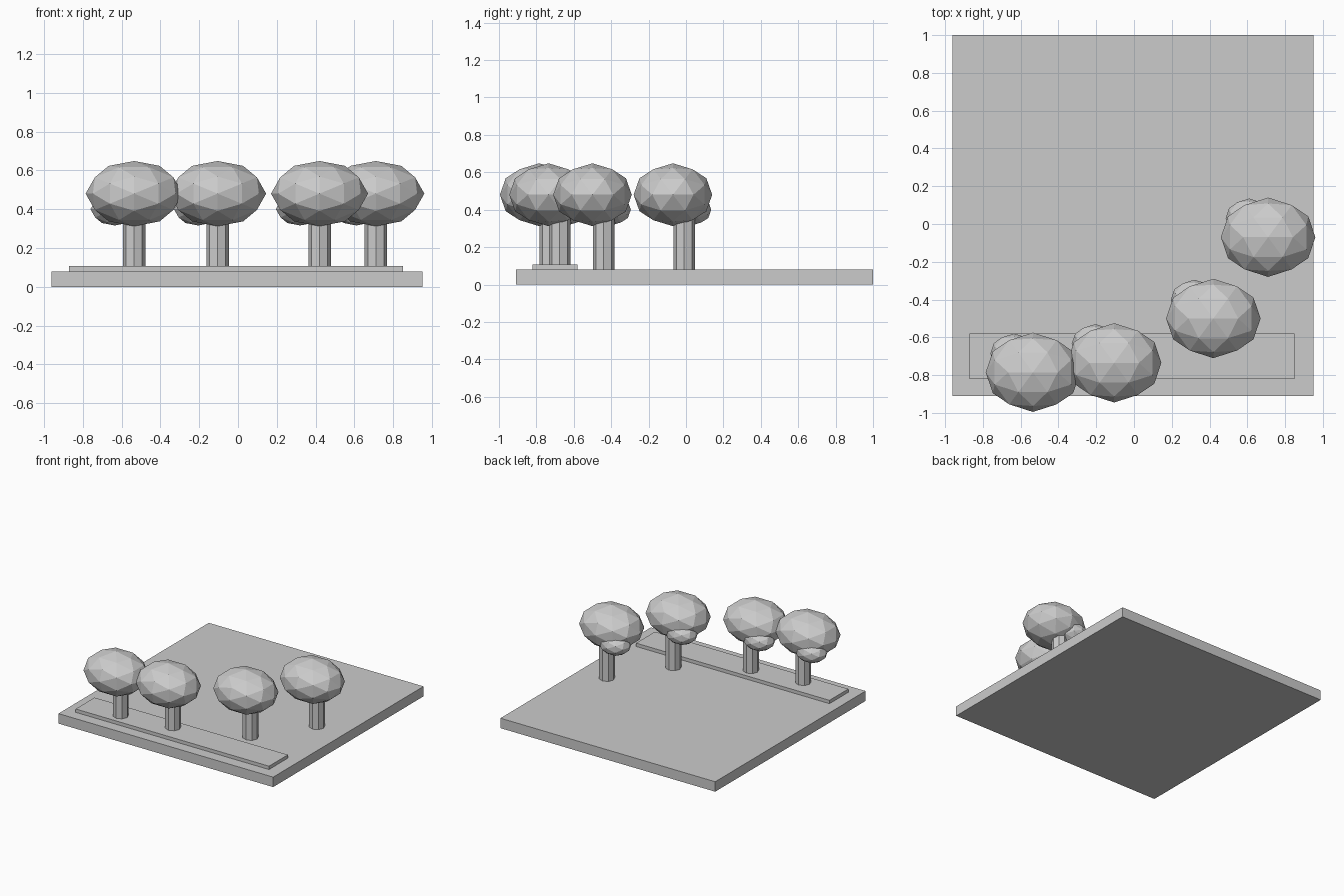
import bpy, bmesh, math
from mathutils import Vector

if "Cube" in bpy.data.objects:
    bpy.data.objects.remove(bpy.data.objects["Cube"])


def finish(name, bm):
    bmesh.ops.recalc_face_normals(bm, faces=bm.faces)
    mesh = bpy.data.meshes.new(name)
    bm.to_mesh(mesh)
    bm.free()
    obj = bpy.data.objects.new(name, mesh)
    bpy.context.collection.objects.link(obj)
    return obj


def box(name, lo, hi):
    lo, hi = Vector(lo), Vector(hi)
    bm = bmesh.new()
    bmesh.ops.create_cube(bm, size=1)
    bmesh.ops.scale(bm, vec=hi - lo, verts=bm.verts)
    bmesh.ops.translate(bm, vec=(lo + hi) / 2, verts=bm.verts)
    return finish(name, bm)


def trunk(name, x, y):
    bm = bmesh.new()
    bmesh.ops.create_cone(bm, cap_ends=True, segments=8, radius1=0.058,
                          radius2=0.058, depth=0.40)
    bmesh.ops.translate(bm, vec=(x, y, 0.20), verts=bm.verts)
    return finish(name, bm)


def foliage(name, center, radii):
    # once-subdivided icosahedron with a vertex on every axis
    phi = (1 + math.sqrt(5)) / 2
    ico = []
    for a in (-1, 1):
        for b in (-phi, phi):
            ico += [Vector((a, 0, b)), Vector((0, b, a)), Vector((b, a, 0))]
    points = ico + [(p + q) / 2 for i, p in enumerate(ico) for q in ico[:i]
                    if (p - q).length < 2.1]
    bm = bmesh.new()
    for p in points:
        bm.verts.new(p.normalized())
    bmesh.ops.convex_hull(bm, input=bm.verts)
    bmesh.ops.scale(bm, vec=radii, verts=bm.verts)
    bmesh.ops.translate(bm, vec=center, verts=bm.verts)
    return finish(name, bm)


# Ground slab and raised planting strip
box("ground_slab", (-0.96, -0.91, 0), (0.95, 1.0, 0.08))
box("planting_strip", (-0.87, -0.82, 0.07), (0.85, -0.58, 0.107))

# Trees: trunk, main crown and a smaller clump behind and below it
trees = [(-0.535, -0.785), (-0.105, -0.735), (0.42, -0.50), (0.71, -0.07)]
for i, (x, y) in enumerate(trees, 1):
    trunk(f"tree_trunk_{i}", x, y + 0.06)
    foliage(f"tree_crown_{i}", (x, y, 0.48), (0.25, 0.21, 0.168))
    foliage(f"tree_clump_{i}", (x - 0.10, y + 0.10, 0.40), (0.125, 0.105, 0.084))
